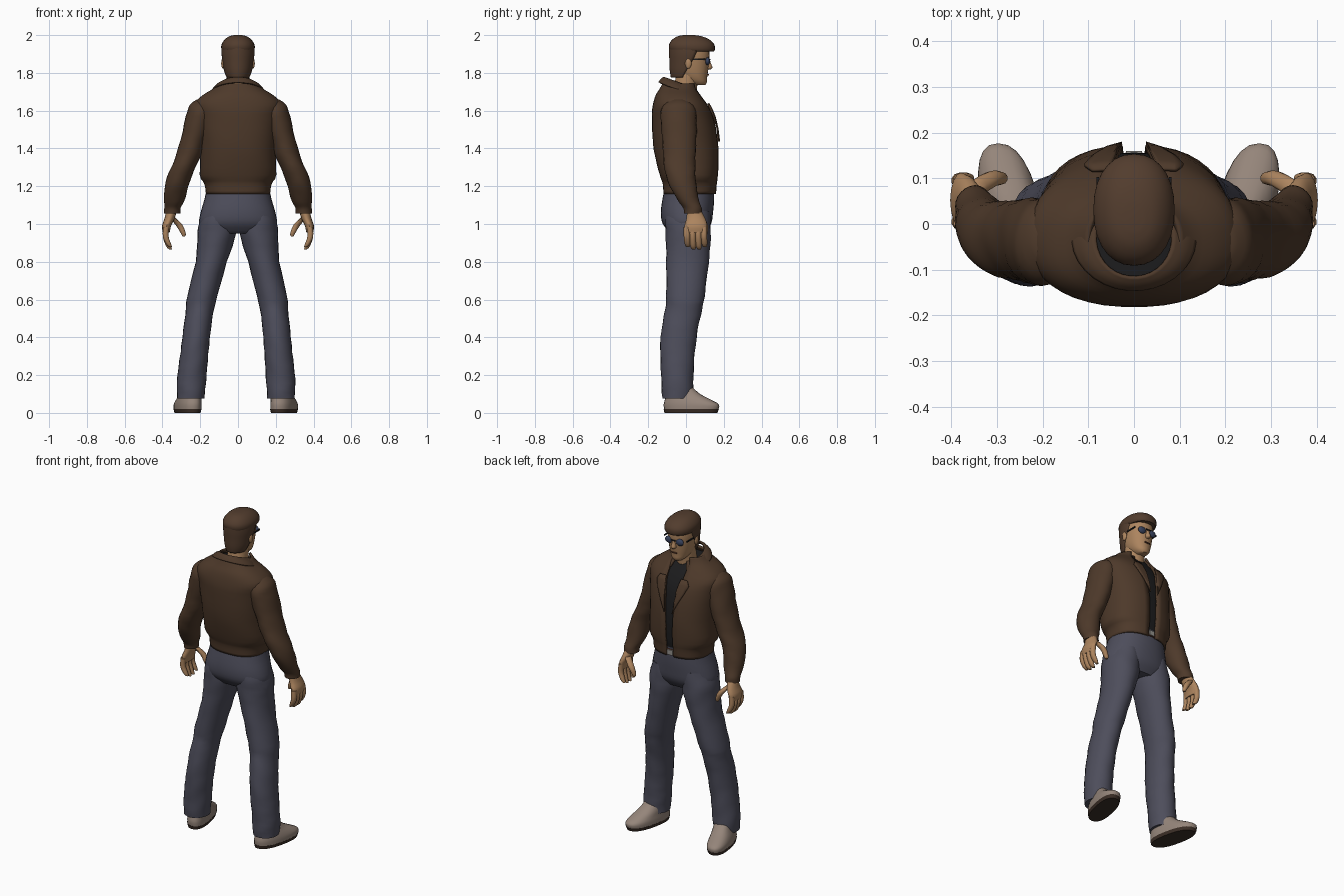
import bpy, bmesh
from math import sin, cos, pi, copysign, radians

cube = bpy.data.objects.get("Cube")
if cube:
    bpy.data.objects.remove(cube, do_unlink=True)

parts = []


def material(name, rgb):
    m = bpy.data.materials.new(name)
    m.use_nodes = True
    m.diffuse_color = (*rgb, 1)
    m.node_tree.nodes["Principled BSDF"].inputs["Base Color"].default_value = (*rgb, 1)
    return m


leather = material("brown leather", (.075, .041, .023))
hair_mat = material("brown hair", (.085, .046, .027))
denim = material("blue grey denim", (.075, .075, .105))
skin = material("skin", (.42, .235, .115))
shoe_mat = material("pale shoe", (.30, .235, .195))
sole_mat = material("dark sole", (.045, .028, .02))
black = material("black cloth", (.012, .012, .013))
lens_mat = material("blue lens", (.04, .055, .11))
belt_mat = material("belt leather", (.13, .05, .03))
metal = material("buckle metal", (.30, .29, .27))


def finish(name, bm, mat):
    me = bpy.data.meshes.new(name)
    bm.to_mesh(me)
    bm.free()
    me.materials.append(mat)
    ob = bpy.data.objects.new(name, me)
    bpy.context.collection.objects.link(ob)
    parts.append(ob)
    return ob


def smooth_sections(secs, steps):
    """Catmull-Rom interpolation between cross-sections."""
    secs = [tuple(s) + (0,) * (6 - len(s)) for s in secs]
    out = []
    for i in range(len(secs) - 1):
        a, b, c, d = secs[max(i - 1, 0)], secs[i], secs[i + 1], secs[min(i + 2, len(secs) - 1)]
        for k in range(steps):
            t = k / steps
            out.append([.5 * (2 * q + (r - p) * t + (2 * p - 5 * q + 4 * r - s) * t * t
                              + (3 * q - p - 3 * r + s) * t ** 3) for p, q, r, s in zip(a, b, c, d)])
    return out + [list(secs[-1])]


def loft(name, secs, mat, n=24, power=2, side=1, steps=3, open_front=False,
         tilt=0, shear=0, folds=0, thick=0):
    """Skin through sections (z, cx, cy, rx, ry, front gap angle)."""
    bm = bmesh.new()
    rings = []
    for z, cx, cy, rx, ry, gap in smooth_sections(secs, steps):
        ring = []
        for k in range(n):
            a = gap + (2 * pi - 2 * gap) * k / (n - 1 if open_front else n)
            f = 1 + folds * sin(z * 55 + 2 * sin(a * 2 + z * 9))
            x = cx + f * rx * copysign(abs(sin(a)) ** (2 / power), sin(a))
            y = cy + f * ry * copysign(abs(cos(a)) ** (2 / power), cos(a))
            ring.append(bm.verts.new((side * (x + shear * y), y, z + tilt * y)))
        rings.append(ring)
    for lo, hi in zip(rings, rings[1:]):
        for k in range(n - 1 if open_front else n):
            j = (k + 1) % n
            bm.faces.new((lo[k], hi[k], hi[j], lo[j]))
    if not open_front:
        bm.faces.new(rings[0])
        bm.faces.new(rings[-1][::-1])
        bmesh.ops.recalc_face_normals(bm, faces=bm.faces)
    ob = finish(name, bm, mat)
    if thick:
        mod = ob.modifiers.new("thickness", "SOLIDIFY")
        mod.thickness, mod.offset = thick, -1
    return ob


def block(name, loc, size, mat, ball=False):
    bm = bmesh.new()
    if ball:
        bmesh.ops.create_uvsphere(bm, u_segments=16, v_segments=10, radius=.5)
    else:
        bmesh.ops.create_cube(bm, size=1)
    bmesh.ops.scale(bm, vec=size, verts=bm.verts)
    bmesh.ops.translate(bm, vec=loc, verts=bm.verts)
    return finish(name, bm, mat)


# Jacket body, open down the chest, with the shirt beneath it
body = [(1.16, 0, .02, .17, .14, .10), (1.215, 0, .02, .18, .143, .09), (1.26, 0, .015, .202, .155, .08),
        (1.4, 0, 0, .203, .172, .09), (1.55, 0, -.015, .217, .166, .13), (1.63, 0, -.03, .23, .146, .18),
        (1.68, 0, -.04, .19, .122, .25), (1.715, 0, -.04, .135, .10, .4), (1.745, 0, -.035, .10, .088, .5)]
jacket = loft("jacket_body", body, leather, n=40, power=2.4, open_front=True, thick=.012, folds=.006)
loft("shirt", [(max(z, 1.18), x, y, rx - .018, ry - .017) for z, x, y, rx, ry, g in body[:-1]],
     black, n=32, power=2.4)
loft("jacket_collar", [(1.70, 0, -.03, .137, .117, .42), (1.722, 0, -.03, .115, .104, .42),
                       (1.738, 0, -.03, .085, .088, .45)],
     leather, n=28, open_front=True, tilt=-.35, thick=.01)

# Trousers: seat and waist, belt with buckle
loft("trouser_seat", [(.95, 0, .01, .17, .09), (1.0, 0, .005, .205, .128), (1.06, 0, .005, .198, .138),
                      (1.13, 0, .012, .178, .137), (1.21, 0, .02, .16, .128)], denim, n=32, power=2.2)
loft("belt", [(1.165, 0, .02, .168, .137), (1.2, 0, .02, .164, .134)], belt_mat, n=32, power=2.2, steps=1)
block("buckle", (0, .156, 1.183), (.035, .008, .03), metal)

for side, word in ((1, "left"), (-1, "right")):
    # Lapel lying on the chest
    bm = bmesh.new()
    rows = []
    for z, inner, outer in ((1.69, .06, .11), (1.64, .048, .125), (1.58, .038, .105),
                            (1.51, .03, .065), (1.44, .024, .03)):
        rows.append([bm.verts.new((side * (inner + (outer - inner) * k / 4), .2, z)) for k in range(5)])
    for lo, hi in zip(rows, rows[1:]):
        for k in range(4):
            f = (lo[k], lo[k + 1], hi[k + 1], hi[k])
            bm.faces.new(f if side < 0 else f[::-1])
    lapel = finish(word + "_lapel", bm, leather)
    wrap = lapel.modifiers.new("wrap", "SHRINKWRAP")
    wrap.target, wrap.offset, wrap.wrap_mode = jacket, .006, "ABOVE_SURFACE"
    lapel.modifiers.new("thickness", "SOLIDIFY").thickness = .008

    # Sleeve and cuff
    loft(word + "_sleeve", [(1.055, .348, .038, .042, .046), (1.085, .347, .034, .044, .048),
                            (1.12, .338, .015, .053, .056), (1.2, .325, -.015, .063, .07),
                            (1.27, .303, -.03, .064, .08), (1.35, .267, -.035, .066, .085),
                            (1.45, .235, -.035, .068, .09), (1.57, .203, -.04, .073, .095),
                            (1.63, .198, -.04, .058, .078), (1.66, .19, -.04, .025, .035)],
         leather, side=side, folds=.025)

    # Hand: palm, curled fingers, thumb
    loft(word + "_palm", [(.955, .38, .05, .018, .055), (.99, .378, .052, .024, .06),
                          (1.03, .362, .052, .027, .05), (1.08, .35, .04, .028, .034)], skin, n=16, side=side)
    for i in range(4):
        y, drop = .005 + .03 * i, .012 * (i in (1, 2))
        loft(f"{word}_finger_{i + 1}", [(.878 - drop, .357, y + .005, .008, .009),
                                        (.895 - drop, .368, y + .003, .014, .015),
                                        (.935, .383, y, .016, .017), (.985, .38, y, .016, .017)],
             skin, n=10, side=side)
    loft(word + "_thumb", [(.935, .287, .1, .008, .008), (.952, .29, .1, .014, .014),
                           (.995, .312, .098, .019, .018), (1.035, .35, .075, .018, .02)],
         skin, n=10, side=side)

    # Trouser leg
    leg = [(.075, .238, -.045, .072, .08), (.13, .238, -.045, .076, .084), (.22, .232, -.046, .077, .086),
           (.32, .222, -.045, .074, .092), (.44, .21, -.034, .073, .096), (.55, .196, -.012, .074, .098),
           (.62, .184, -.003, .08, .102), (.8, .139, .008, .083, .113), (.92, .115, .012, .099, .118),
           (1.0, .108, .01, .1, .122), (1.07, .1, .01, .085, .115)]
    lean = lambda s: (s[0], s[1] - side * .012 * (1 - s[0])) + s[2:]
    loft(word + "_trouser_leg", [lean(s) for s in leg], denim, side=side, folds=.018)

    # Shoe and sole, toes turned out
    shoe = [(.018, .25, .028, .064, .144), (.045, .25, .028, .064, .146), (.07, .248, .01, .06, .122),
            (.1, .242, -.015, .055, .09), (.14, .238, -.035, .05, .065)]
    loft(word + "_shoe", [lean(s) for s in shoe], shoe_mat, side=side, power=2.4, shear=.2)
    loft(word + "_sole", [lean(s) for s in ((0, .25, .026, .06, .14), (.02, .25, .028, .065, .146))],
         sole_mat, side=side, power=2.4, shear=.2, steps=1)

    # Sunglasses lens and temple, ear
    block(word + "_lens", (side * .036, .114, 1.862), (.054, .026, .042), lens_mat, ball=True)
    block(word + "_temple", (side * .079, .06, 1.872), (.005, .085, .008), black)
    block(word + "_ear", (side * .08, .012, 1.85), (.018, .034, .055), skin, ball=True)

# Neck, head and nose
loft("neck", [(1.64, 0, -.015, .066, .068), (1.71, 0, -.005, .06, .062), (1.8, 0, .01, .06, .06)], skin)
loft("head", [(1.735, 0, .072, .026, .03), (1.75, 0, .06, .043, .05), (1.775, 0, .042, .058, .07),
              (1.81, 0, .03, .069, .087), (1.86, 0, .025, .077, .098), (1.91, 0, .024, .08, .1),
              (1.95, 0, .02, .07, .09), (1.98, 0, .02, .035, .05)], skin, power=2.2)
loft("nose", [(1.818, 0, .118, .008, .012), (1.828, 0, .12, .016, .02), (1.85, 0, .117, .012, .015),
              (1.88, 0, .115, .008, .008)], skin, n=12)
block("mouth", (0, .118, 1.79), (.036, .006, .006), belt_mat)
block("glasses_bridge", (0, .127, 1.87), (.03, .006, .006), black)

# Hair: back and sides, then the swept crown with a fringe
loft("hair_back", [(1.775, 0, .005, .062, .085, 1.85), (1.81, 0, .008, .074, .094, 1.65),
                   (1.86, 0, .014, .082, .102, 1.4), (1.9, 0, .018, .087, .108, 1.25),
                   (1.94, 0, .018, .086, .108, 1.1)], hair_mat, open_front=True, thick=.012)
loft("hair_crown", [(1.912, 0, .034, .08, .114), (1.925, 0, .032, .088, .121), (1.95, 0, .03, .087, .12),
                    (1.975, 0, .026, .072, .1), (1.993, 0, .02, .048, .066), (2.0, 0, .015, .02, .03)],
     hair_mat, n=28, power=2.2)

# Smooth shading with sharp edges kept
bpy.ops.object.select_all(action="DESELECT")
for ob in parts:
    ob.select_set(True)
bpy.context.view_layer.objects.active = parts[0]
bpy.ops.object.shade_smooth_by_angle(angle=radians(50))
